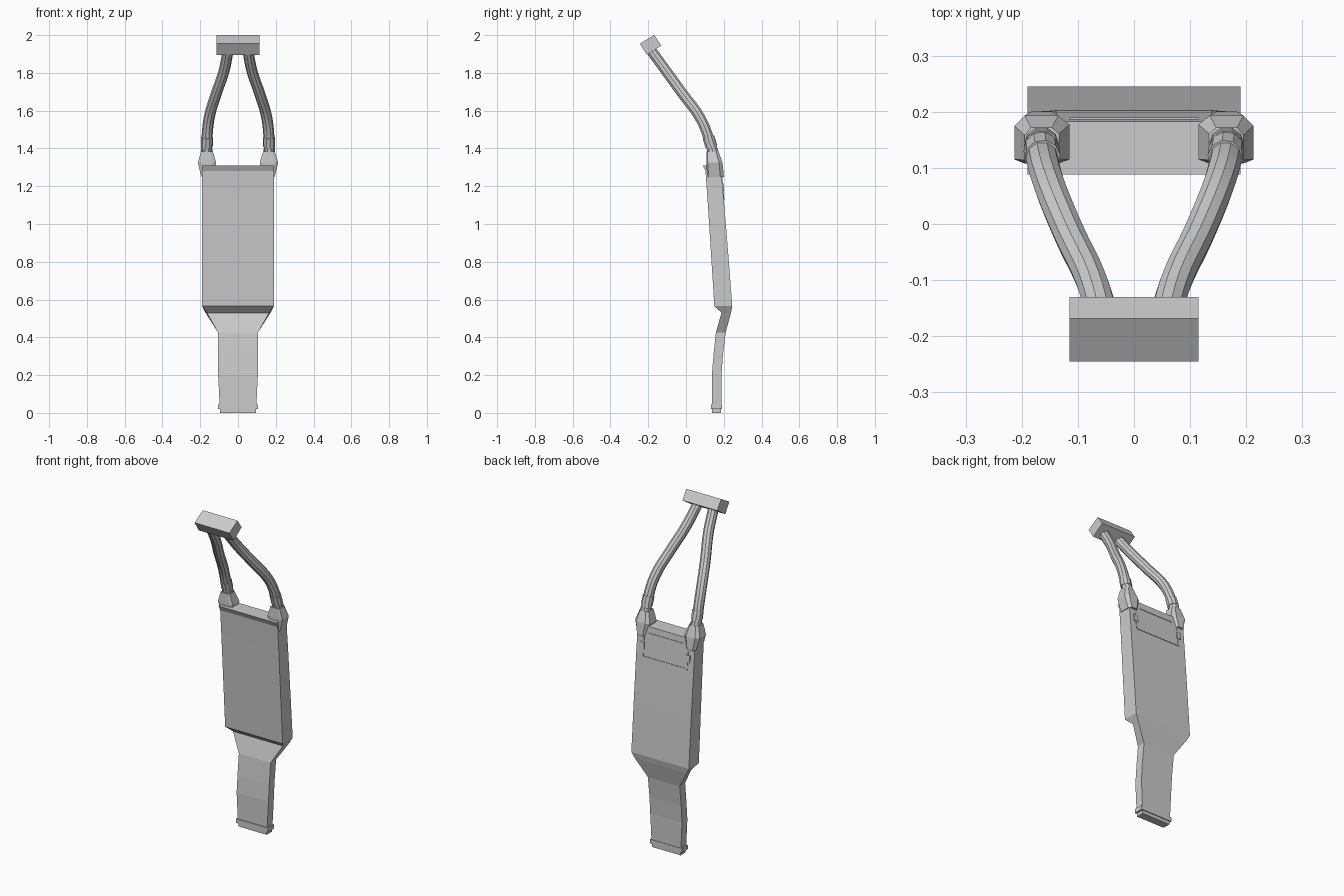
import bpy, bmesh
from mathutils import Vector

if "Cube" in bpy.data.objects:
    bpy.data.objects.remove(bpy.data.objects["Cube"])


def make(name, bm, smooth=False):
    bmesh.ops.recalc_face_normals(bm, faces=bm.faces[:])
    me = bpy.data.meshes.new(name)
    bm.to_mesh(me)
    bm.free()
    ob = bpy.data.objects.new(name, me)
    bpy.context.collection.objects.link(ob)
    if smooth:
        bpy.context.view_layer.objects.active = ob
        ob.select_set(True)
        bpy.ops.object.shade_smooth_by_angle(angle=0.6)
        ob.select_set(False)
    return ob


def mirror(ob):
    m = ob.modifiers.new("mirror", 'MIRROR')
    m.use_mirror_merge = False
    return ob


def loft(name, rings):
    """Skin a list of equal-length point rings and cap both ends."""
    bm = bmesh.new()
    vs = [[bm.verts.new(p) for p in r] for r in rings]
    n = len(vs[0])
    for a, b in zip(vs, vs[1:]):
        for i in range(n):
            j = (i + 1) % n
            bm.faces.new((a[i], a[j], b[j], b[i]))
    bm.faces.new(vs[0])
    bm.faces.new(vs[-1])
    return make(name, bm)


def rect(z, hf, hb, yf, yb):
    return [(-hf, yf, z), (hf, yf, z), (hb, yb, z), (-hb, yb, z)]


def prism(name, profile, x0, x1):
    """Extrude a y-z profile along x."""
    return loft(name, [[(x, y, z) for y, z in profile] for x in (x0, x1)])


def tube(name, pts, r, sides=16):
    cu = bpy.data.curves.new(name, 'CURVE')
    cu.dimensions = '3D'
    cu.bevel_depth = r
    cu.bevel_resolution = sides // 4 - 1
    cu.resolution_u = 4
    cu.use_fill_caps = True
    sp = cu.splines.new('BEZIER')
    sp.bezier_points.add(len(pts) - 1)
    for b, p in zip(sp.bezier_points, pts):
        b.co = p
        b.handle_left_type = b.handle_right_type = 'AUTO'
    tmp = bpy.data.objects.new(name + "_path", cu)
    bpy.context.collection.objects.link(tmp)
    bpy.context.view_layer.update()
    me = bpy.data.meshes.new_from_object(tmp.evaluated_get(bpy.context.evaluated_depsgraph_get()))
    bpy.data.objects.remove(tmp)
    bm = bmesh.new()
    bm.from_mesh(me)
    bmesh.ops.remove_doubles(bm, verts=bm.verts[:], dist=1e-5)
    return mirror(make(name, bm, smooth=True))


# Wide slab, waist and narrow tail
loft("body", [
    rect(0.035, 0.097, 0.097, 0.137, 0.187),
    rect(0.20, 0.105, 0.105, 0.137, 0.188),
    rect(0.30, 0.105, 0.105, 0.145, 0.195),
    rect(0.425, 0.105, 0.105, 0.158, 0.21),
    rect(0.53, 0.165, 0.172, 0.188, 0.238),
    rect(0.565, 0.19, 0.19, 0.15, 0.245),
    rect(0.85, 0.19, 0.19, 0.132, 0.223),
    rect(1.13, 0.19, 0.19, 0.114, 0.2),
    rect(1.28, 0.19, 0.19, 0.103, 0.186),
    rect(1.31, 0.19, 0.19, 0.088, 0.183),
])

# Foot collar and tip
loft("foot_collar", [rect(z, 0.105, 0.105, 0.132, 0.19) for z in (0.02, 0.045)])
loft("foot_tip", [rect(z, 0.094, 0.094, 0.137, 0.185) for z in (0.0, 0.021)])


# Thin seam frame on the upper back, following its slope
def back_y(z):
    return 0.2 - (z - 1.13) * 0.0935


def back_strip(name, x0, x1, z0, z1, d=0.003):
    return prism(name, [(back_y(z0) - 0.01, z0), (back_y(z0) + d, z0),
                        (back_y(z1) + d, z1), (back_y(z1) - 0.01, z1)], x0, x1)


back_strip("back_panel_lower_seam", -0.147, 0.147, 1.127, 1.135)
back_strip("back_panel_upper_seam", -0.115, 0.115, 1.268, 1.274)
mirror(back_strip("back_panel_side_seam", 0.142, 0.15, 1.127, 1.26))
mirror(back_strip("back_clip", 0.138, 0.164, 1.175, 1.215, 0.006))

# Tapered shoulder brackets with chamfered back corners
outline = [(0.115, 0.115), (0.135, 0.107), (0.195, 0.107), (0.213, 0.115),
           (0.213, 0.18), (0.195, 0.2), (0.135, 0.2), (0.115, 0.183)]


def bracket_ring(z, k, kx, dy):
    return [(0.165 + (x - 0.165) * kx, 0.153 + (y - 0.153) * k + dy, z) for x, y in outline]


mirror(loft("shoulder_bracket", [
    bracket_ring(1.25, 0.95, 0.6, 0.003),
    bracket_ring(1.325, 0.92, 1.0, -0.003),
    bracket_ring(1.385, 0.68, 0.62, -0.013),
]))

# Curved hoses and their collars
tube("hose", [(0.165, 0.15, 1.35), (0.165, 0.128, 1.43), (0.153, 0.076, 1.56),
              (0.115, -0.018, 1.69), (0.074, -0.105, 1.81), (0.052, -0.185, 1.92)], 0.029)
tube("hose_lower_collar", [(0.165, 0.147, 1.36), (0.165, 0.139, 1.395)], 0.031)
tube("hose_upper_collar", [(0.165, 0.134, 1.41), (0.163, 0.119, 1.46)], 0.032)

# Tilted block joining the hoses
prism("top_block", [(-0.245, 1.955), (-0.168, 2.0), (-0.13, 1.945), (-0.207, 1.895)], -0.115, 0.115)
